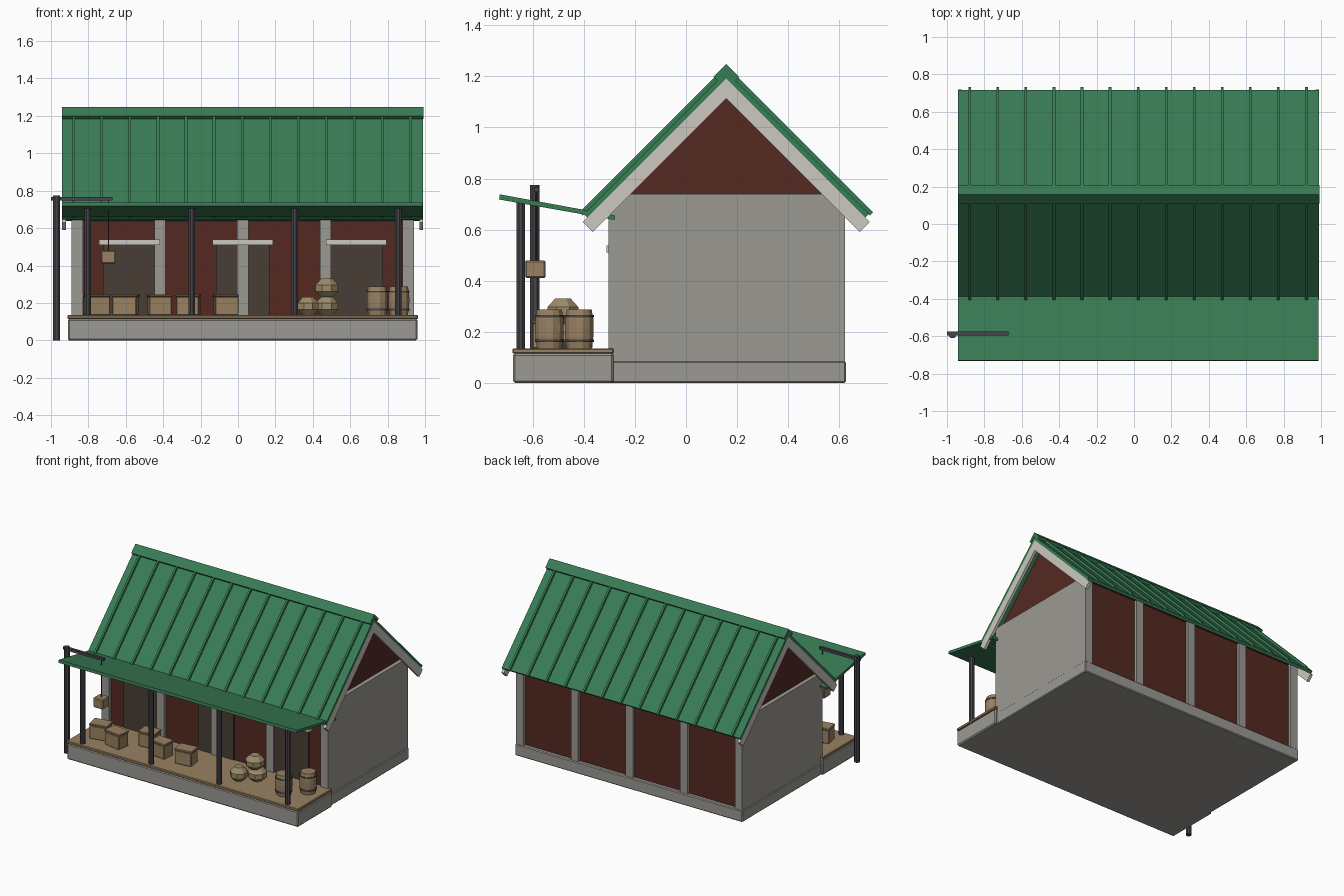
import bpy, bmesh, math
from mathutils import Matrix, Vector

if "Cube" in bpy.data.objects:
    bpy.data.objects.remove(bpy.data.objects["Cube"])

def mat(name, c):
    m = bpy.data.materials.new(name)
    m.diffuse_color = (*c, 1)
    m.use_nodes = True
    m.node_tree.nodes["Principled BSDF"].inputs["Base Color"].default_value = m.diffuse_color
    return m

GREEN = mat("roof_green", (0.04, 0.2, 0.09))
RED = mat("brick_red", (0.09, 0.022, 0.015))
STONE = mat("stone", (0.33, 0.32, 0.29))
TRIM = mat("pale_trim", (0.6, 0.58, 0.52))
DOOR = mat("door_brown", (0.065, 0.048, 0.035))
WOOD = mat("wood", (0.32, 0.22, 0.12))
SACK = mat("sack", (0.33, 0.26, 0.14))
METAL = mat("dark_metal", (0.06, 0.06, 0.07))

def finish(name, bm, m, bevel=0):
    bmesh.ops.recalc_face_normals(bm, faces=bm.faces)
    me = bpy.data.meshes.new(name)
    bm.to_mesh(me)
    bm.free()
    me.materials.append(m)
    ob = bpy.data.objects.new(name, me)
    bpy.context.collection.objects.link(ob)
    if bevel:
        b = ob.modifiers.new("bevel", 'BEVEL')
        b.width, b.segments = bevel, 1
    return ob

def box(name, x, y, z, m, bevel=0, rot=0):
    """Box from (min, max) ranges, optionally turned about its own z axis."""
    c = Vector([(r[0] + r[1]) / 2 for r in (x, y, z)])
    s = [r[1] - r[0] for r in (x, y, z)]
    bm = bmesh.new()
    bmesh.ops.create_cube(bm, size=1, matrix=Matrix.Translation(c) @ Matrix.Rotation(rot, 4, 'Z') @ Matrix.Diagonal((*s, 1)))
    return finish(name, bm, m, bevel)

def prism(name, pts, x0, x1, m):
    """Extrude a (y, z) profile along x."""
    bm = bmesh.new()
    f = bm.faces.new([bm.verts.new((x0, y, z)) for y, z in pts])
    r = bmesh.ops.extrude_face_region(bm, geom=[f])
    bmesh.ops.translate(bm, vec=(x1 - x0, 0, 0), verts=[v for v in r['geom'] if isinstance(v, bmesh.types.BMVert)])
    return finish(name, bm, m)

def lathe(name, x, y, prof, m, n=8):
    """Closed turned solid from (radius, z) rings."""
    bm = bmesh.new()
    rings = [[bm.verts.new((x + r * math.cos(2 * math.pi * (i + .5) / n), y + r * math.sin(2 * math.pi * (i + .5) / n), z))
              for i in range(n)] for r, z in prof]
    for a, b in zip(rings, rings[1:]):
        for i in range(n):
            j = (i + 1) % n
            bm.faces.new((a[i], a[j], b[j], b[i]))
    bm.faces.new(rings[0])
    bm.faces.new(rings[-1])
    return finish(name, bm, m)

CX = 0.025          # building centre in x
RY, RZ = 0.158, 1.22  # ridge line

def slope(s, d, n):
    """Point d down the 45 degree roof slope, n off its surface."""
    k = math.sqrt(0.5)
    return RY + s * (d + n) * k, RZ + (n - d) * k

def slope_strip(name, s, d0, d1, n0, n1, x0, x1, m):
    a, b = (d0, d0) if d0 is not None else (-n0, -n1)   # None = mitre at the ridge
    return prism(name, [slope(s, a, n0), slope(s, d1, n0), slope(s, d1, n1), slope(s, b, n1)], x0, x1, m)

# plinth, loading dock and deck
box("building_plinth", (-0.895, 0.945), (-0.30, 0.627), (0, 0.085), STONE, 0.006)
box("loading_dock", (-0.91, 0.96), (-0.678, -0.283), (0, 0.115), STONE, 0.008)
box("dock_deck", (-0.912, 0.962), (-0.68, -0.283), (0.115, 0.135), WOOD, 0.004)

# walls, gable core and pilasters
box("brick_body", (-0.86, 0.91), (-0.28, 0.60), (0.05, 0.715), RED)
prism("brick_gable", [(-0.303, 0.72), (0.619, 0.72), (RY, 1.185)], -0.86, 0.91, RED)
for s, n in ((-1, "left"), (1, "right")):
    xs = sorted((CX + s * 0.855, CX + s * 0.915))
    box(n + "_end_wall", xs, (-0.303, 0.622), (0.02, 0.74), STONE)
for i in (-1, 0, 1):
    px = CX + i * 0.4425
    for n, y in (("front", (-0.303, -0.27)), ("back", (0.59, 0.62))):
        box(f"{n}_pilaster", (px - 0.03, px + 0.03), y, (0.05, 0.715), STONE)

# doors and lintels
for x in (-0.58, CX, 0.632):
    box("door", (x - 0.143, x + 0.143), (-0.292, -0.27), (0.13, 0.515), DOOR)
    box("door_lintel", (x - 0.162, x + 0.162), (-0.312, -0.27), (0.51, 0.538), TRIM)

# main roof: slabs, seams, barge boards, ridge cap
X0, X1 = CX - 0.965, CX + 0.965
for s, n in ((-1, "front"), (1, "back")):
    slope_strip(n + "_roof", s, None, 0.79, -0.02, 0, X0, X1, GREEN)
    for i in range(13):
        x = 0.022 + (i - 6) * 0.15
        slope_strip(n + "_roof_seam", s, 0.03, 0.797, -0.002, 0.016, x - 0.007, x + 0.007, GREEN)
    for x in (X0, X1 - 0.02):
        slope_strip(n + "_barge_board", s, None, 0.815, -0.075, -0.02, x, x + 0.02, TRIM)
    slope_strip(n + "_ridge_cap", s, None, 0.05, 0, 0.02, X0, X1 + 0.003, GREEN)

# porch canopy, rising away from the wall
prism("canopy", [(-0.732, 0.718), (-0.28, 0.638), (-0.277, 0.655), (-0.729, 0.738)], X0, X1 - 0.003, GREEN)

# canopy posts
for x in (-0.803, -0.247, 0.303, 0.857):
    lathe("canopy_post", x, -0.648, [(0.018, 0.135), (0.018, 0.71)], METAL)

# hoist: mast, arm, rope and hanging crate
lathe("hoist_mast", -0.97, -0.592, [(0.02, 0), (0.02, 0.775)], METAL)
box("hoist_arm", (-1.0, -0.672), (-0.595, -0.575), (0.747, 0.767), METAL)
lathe("hoist_rope", -0.693, -0.588, [(0.003, 0.47), (0.003, 0.75)], METAL, 6)
box("hanging_crate", (-0.733, -0.653), (-0.63, -0.55), (0.41, 0.48), WOOD, 0.006)

# crates on the deck
for x, y, w, r in ((-0.755, -0.505, 0.125, 0.2), (-0.60, -0.545, 0.13, -0.15), (-0.42, -0.42, 0.12, 0.12),
                   (-0.265, -0.50, 0.12, -0.1), (-0.065, -0.505, 0.125, 0.12)):
    h, k = w / 2, 0.047
    box("crate", (x - h, x + h), (y - k, y + k), (0.135, 0.232), WOOD, 0.004, r)
    box("crate_lid", (x - h - .004, x + h + .004), (y - k - .004, y + k + .004), (0.232, 0.246), WOOD, 0.004, r)

# grain sacks in a small pile
for x, y, z, r in ((0.375, -0.525, 0.184, 0.06), (0.475, -0.455, 0.184, 0.066), (0.475, -0.482, 0.281, 0.066)):
    lathe("sack", x, y, [(r * 0.5, z - 0.05), (r, z - 0.02), (r, z + 0.015), (r * 0.5, z + 0.049)], SACK)

# barrels with hoops
for x, y in ((0.745, -0.535), (0.86, -0.418)):
    lathe("barrel", x, y, [(0.05, 0.135), (0.057, 0.18), (0.058, 0.215), (0.057, 0.25), (0.05, 0.288)], WOOD, 12)
    for z in (0.165, 0.26):
        lathe("barrel_hoop", x, y, [(0.059, z - 0.005), (0.059, z + 0.005)], METAL, 12)
